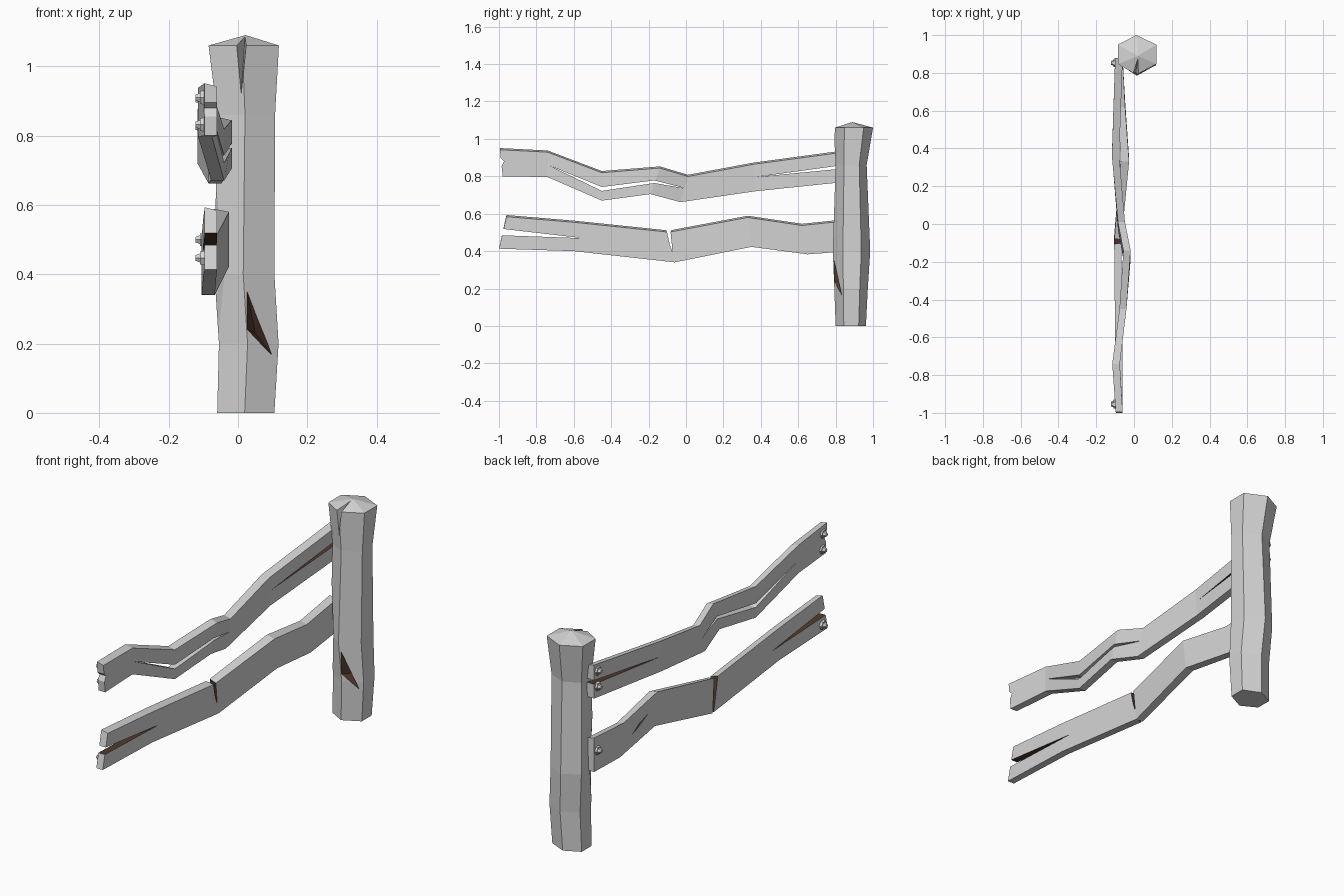
import bpy, bmesh, math
from mathutils import Matrix

if "Cube" in bpy.data.objects:
    bpy.data.objects.remove(bpy.data.objects["Cube"])


def material(name, rgb):
    m = bpy.data.materials.new(name)
    m.diffuse_color = (*rgb, 1)
    m.use_nodes = True
    m.node_tree.nodes["Principled BSDF"].inputs["Base Color"].default_value = m.diffuse_color
    return m


GREY = material("weathered grey", (0.66, 0.66, 0.66))
BROWN = material("split brown", (0.085, 0.042, 0.026))


def finish(bm, name, mat_index=0):
    bmesh.ops.recalc_face_normals(bm, faces=bm.faces)
    me = bpy.data.meshes.new(name)
    for f in bm.faces:
        f.material_index = mat_index
    bm.to_mesh(me)
    bm.free()
    me.materials.append(GREY)
    me.materials.append(BROWN)
    ob = bpy.data.objects.new(name, me)
    bpy.context.collection.objects.link(ob)
    return ob


def loft(rings, name, apex=None):
    """Join equal rings of points; close the ends flat or with an apex."""
    bm = bmesh.new()
    vs = [[bm.verts.new(p) for p in r] for r in rings]
    n = len(vs[0])
    for a, b in zip(vs, vs[1:]):
        for i in range(n):
            j = (i + 1) % n
            bm.faces.new((a[i], a[j], b[j], b[i]))
    bm.faces.new(vs[0])
    if apex:
        t = bm.verts.new(apex)
        for i in range(n):
            bm.faces.new((vs[-1][i], vs[-1][(i + 1) % n], t))
    else:
        bm.faces.new(vs[-1])
    return finish(bm, name)


def hull(points, brown):
    bm = bmesh.new()
    for p in points:
        bm.verts.new(p)
    bmesh.ops.convex_hull(bm, input=bm.verts)
    return finish(bm, "cutter", int(brown))


def slit(profile, brown, x0=-0.2, x1=0.05):
    """Prism across x from a (y, z) outline."""
    bm = bmesh.new()
    a = [bm.verts.new((x0, y, z)) for y, z in profile]
    b = [bm.verts.new((x1, y, z)) for y, z in profile]
    n = len(a)
    bm.faces.new(a)
    bm.faces.new(b)
    for i in range(n):
        j = (i + 1) % n
        bm.faces.new((a[i], a[j], b[j], b[i]))
    return finish(bm, "cutter", int(brown))


def carve(ob, cutters):
    for c in cutters:
        c.hide_render = True
        m = ob.modifiers.new("cut", 'BOOLEAN')
        m.operation = 'DIFFERENCE'
        m.solver = 'EXACT'
        m.object = c
        bpy.context.view_layer.objects.active = ob
        bpy.ops.object.modifier_apply(modifier=m.name)
        bpy.data.objects.remove(c)


# Post: uneven six-sided log with a shallow peaked top
def hex_ring(z, x0, x1, y0, y1):
    xm = x0 + 0.48 * (x1 - x0)
    ya, yb = y0 + 0.27 * (y1 - y0), y0 + 0.76 * (y1 - y0)
    return [(xm, y0, z), (x1, ya, z), (x1, yb, z),
            (xm, y1, z), (x0, yb, z), (x0, ya, z)]


post = loft([hex_ring(0, -0.06, 0.105, 0.80, 0.962),
             hex_ring(0.2, -0.055, 0.117, 0.793, 0.972),
             hex_ring(0.4, -0.068, 0.105, 0.785, 0.985),
             hex_ring(0.86, -0.06, 0.107, 0.80, 0.966),
             hex_ring(1.06, -0.085, 0.118, 0.79, 1.0)],
            "fence_post", (0.022, 0.89, 1.09))
carve(post, [
    # brown gouge low on the front
    hull([(0.018, 0.775, 0.39), (0.018, 0.775, 0.245), (0.11, 0.83, 0.15),
          (0.05, 0.845, 0.23), (0.09, 0.74, 0.28)], True),
    # split running down from the top
    hull([(-0.017, 0.775, 1.11), (0.03, 0.775, 1.11), (0.022, 0.885, 1.11),
          (0.005, 0.775, 0.86)], False),
    # shaved edge on the rail side
    hull([(-0.066, 0.839, 0.75), (-0.058, 0.84, 0.18), (-0.068, 0.87, 0.42),
          (-0.035, 0.815, 0.42), (-0.15, 0.75, 0.45)], False)])


# Rails: bent planks; stations are (y top, z top, y bottom, z bottom, x out, x in)
def rail(stations, name):
    return loft([[(xo, yt, zt + 0.003), (xi, yt, zt - 0.006),
                  (xi, yb, zb), (xo, yb, zb)]
                 for yt, zt, yb, zb, xo, xi in stations], name)


upper = rail([(-0.995, 0.948, -0.98, 0.80, -0.097, -0.06),
              (-0.74, 0.935, -0.74, 0.796, -0.115, -0.075),
              (-0.45, 0.825, -0.45, 0.67, -0.077, -0.04),
              (-0.14, 0.85, -0.19, 0.705, -0.056, -0.018),
              (0.01, 0.805, -0.03, 0.662, -0.085, -0.048),
              (0.36, 0.87, 0.37, 0.72, -0.117, -0.078),
              (0.88, 0.94, 0.88, 0.773, -0.10, -0.06)], "upper_rail")
carve(upper, [
    slit([(-0.73, 0.857), (-0.45, 0.743), (-0.17, 0.778), (0.0, 0.735),
          (-0.17, 0.764), (-0.45, 0.722)], False),
    slit([(-1.05, 0.95), (-0.972, 0.88), (-1.02, 0.79)], False),
    slit([(0.38, 0.797), (0.95, 0.875), (0.95, 0.852)], True)])

lower = rail([(-0.96, 0.59, -1.0, 0.413, -0.096, -0.06),
              (-0.6, 0.56, -0.6, 0.40, -0.10, -0.062),
              (-0.09, 0.507, -0.06, 0.34, -0.105, -0.067),
              (0.33, 0.586, 0.35, 0.423, -0.07, -0.026),
              (0.62, 0.543, 0.65, 0.383, -0.085, -0.047),
              (0.88, 0.57, 0.88, 0.40, -0.10, -0.06)], "lower_rail")
carve(lower, [
    slit([(-0.55, 0.469), (-1.05, 0.527), (-1.05, 0.487)], True),
    slit([(-1.05, 0.56), (-0.965, 0.505), (-1.05, 0.48)], False),
    # crack over the outer face and top
    hull([(-0.14, -0.112, 0.53), (-0.14, -0.075, 0.53), (-0.14, -0.06, 0.33),
          (-0.14, -0.075, 0.33), (-0.05, -0.105, 0.53), (-0.05, -0.088, 0.53),
          (-0.06, -0.075, 0.42), (-0.085, -0.066, 0.33)], True),
    # small splinter mark on the outer face
    hull([(-0.077, 0.38, 0.52), (-0.092, 0.58, 0.445), (-0.1, 0.48, 0.50),
          (-0.1, 0.50, 0.465), (-0.062, 0.49, 0.48)], True)])


# Bolts: six-sided washer with a faceted tapered head, facing -x
def bolt(name, y, z, x=-0.098):
    bm = bmesh.new()
    turn = Matrix.Rotation(-math.pi / 2, 4, 'Y')
    for r1, r2, d, off in ((0.024, 0.021, 0.014, 0.004), (0.016, 0.009, 0.016, 0.017)):
        bmesh.ops.create_cone(
            bm, cap_ends=True, segments=6, radius1=r1, radius2=r2, depth=d,
            matrix=Matrix.Translation((x - off, y, z)) @ turn)
    return finish(bm, name)


for label, y, z in (("upper_near_top", -0.955, 0.91), ("upper_near_bottom", -0.95, 0.832),
                    ("lower_near", -0.955, 0.447), ("upper_far_top", 0.853, 0.905),
                    ("upper_far_bottom", 0.853, 0.825), ("lower_far", 0.853, 0.50)):
    bolt("bolt_" + label, y, z)
